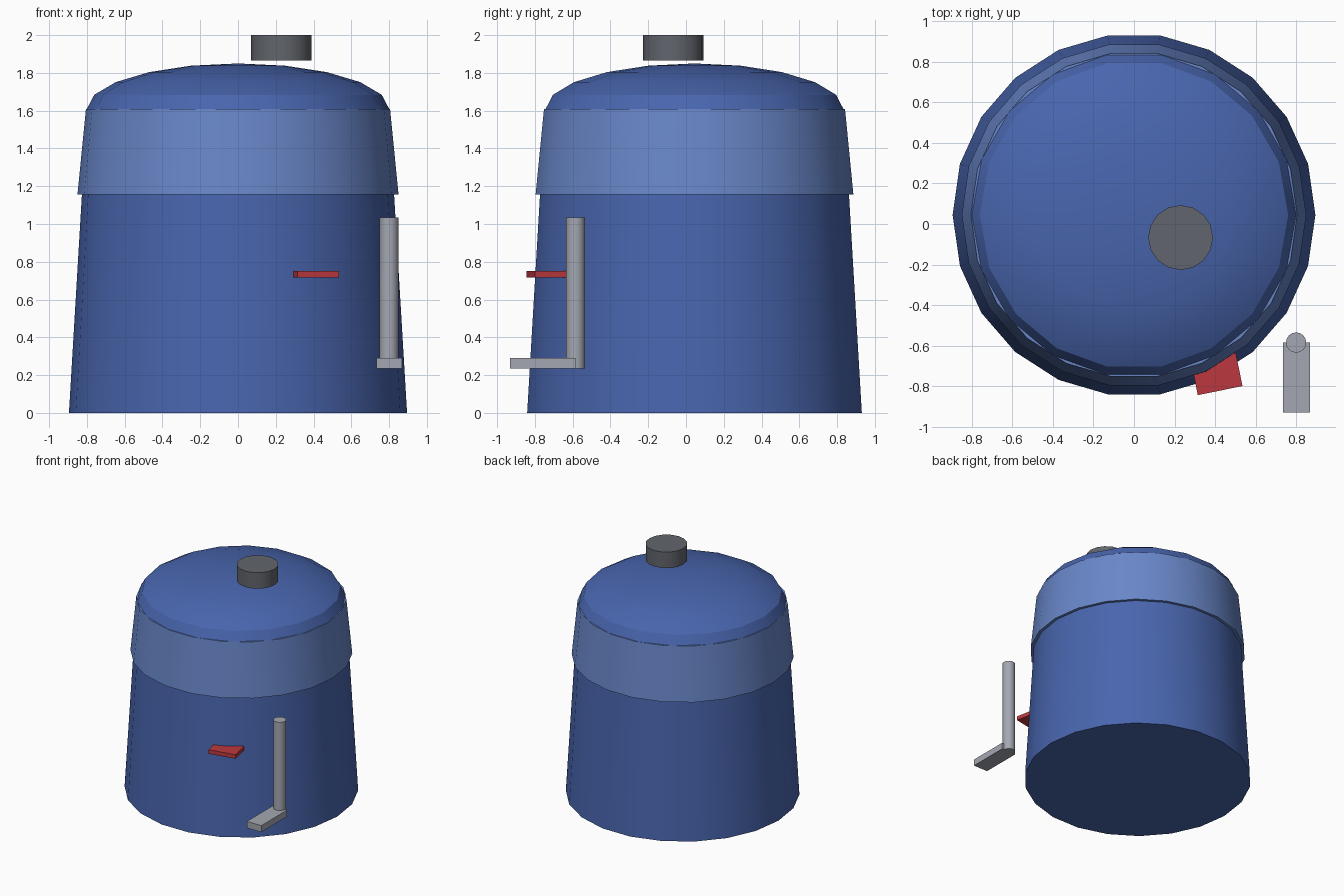
import bpy, math

if "Cube" in bpy.data.objects:
    bpy.data.objects.remove(bpy.data.objects["Cube"])

CY = 0.045  # tank axis sits slightly behind y = 0


def paint(ob, name, rgb):
    m = bpy.data.materials.get(name) or bpy.data.materials.new(name)
    m.diffuse_color = (*rgb, 1)
    m.use_nodes = True
    m.node_tree.nodes["Principled BSDF"].inputs["Base Color"].default_value = m.diffuse_color
    ob.data.materials.append(m)


def smooth(ob, angle=30):
    bpy.ops.object.select_all(action='DESELECT')
    ob.select_set(True)
    bpy.context.view_layer.objects.active = ob
    bpy.ops.object.shade_smooth_by_angle(angle=math.radians(angle))


def lathe(name, profile, sides, x, y):
    """Revolve (radius, z) points; radius 0 makes a pole, open ends are capped."""
    verts, faces, rings = [], [], []
    for r, z in profile:
        n = sides if r > 0 else 1
        rings.append([len(verts) + i for i in range(n)])
        for i in range(n):
            a = 2 * math.pi * i / sides
            verts.append((x + r * math.cos(a), y + r * math.sin(a), z))
    for lo, hi in zip(rings, rings[1:]):
        for i in range(sides):
            j = (i + 1) % sides
            if len(hi) == 1:
                faces.append((lo[i], lo[j], hi[0]))
            else:
                faces.append((lo[i], lo[j], hi[j], hi[i]))
    faces.append(rings[0][::-1])
    if len(rings[-1]) > 1:
        faces.append(rings[-1])
    me = bpy.data.meshes.new(name)
    me.from_pydata(verts, [], faces)
    ob = bpy.data.objects.new(name, me)
    bpy.context.collection.objects.link(ob)
    smooth(ob)
    return ob


def box(name, center, size, turn=0):
    bpy.ops.mesh.primitive_cube_add(size=1, location=center, rotation=(0, 0, turn))
    ob = bpy.context.object
    ob.name = name
    ob.scale = size
    return ob


BLUE = (0.065, 0.13, 0.42)
LIGHT_BLUE = (0.14, 0.24, 0.58)

# Tapered tank and the wider band around its top
paint(lathe("tank_body", [(0.895, 0), (0.80, 1.6)], 22, 0, CY), "blue", BLUE)
paint(lathe("upper_band", [(0.85, 1.155), (0.805, 1.61)], 22, 0, CY), "light_blue", LIGHT_BLUE)

# Flattened dome lid
dome = [(0.8 * math.cos(math.radians(a)), 1.61 + 0.24 * math.sin(math.radians(a)))
        for a in range(0, 90, 18)] + [(0, 1.85)]
paint(lathe("dome_lid", dome, 18, 0, CY), "blue", BLUE)

# Filler cap, off centre above the dome
paint(lathe("filler_cap", [(0.16, 1.865), (0.16, 2.0)], 16, 0.23, -0.067),
      "dark_grey", (0.12, 0.13, 0.15))

# Outlet pipe and its foot
pipe = lathe("outlet_pipe", [(0.05, 0.235), (0.05, 1.035)], 16, 0.8, -0.585)
foot = box("outlet_foot", (0.802, -0.758, 0.2625), (0.135, 0.345, 0.055))
for ob in (pipe, foot):
    paint(ob, "light_grey", (0.37, 0.39, 0.44))

# Red lever poking out of the tank wall
turn = math.radians(11.5)
depth = 0.22
lever = box("red_lever",
            (0.425 - math.sin(turn) * depth / 2, -0.822 + math.cos(turn) * depth / 2, 0.733),
            (0.225, depth, 0.034), turn)
paint(lever, "red", (0.5, 0.04, 0.05))
